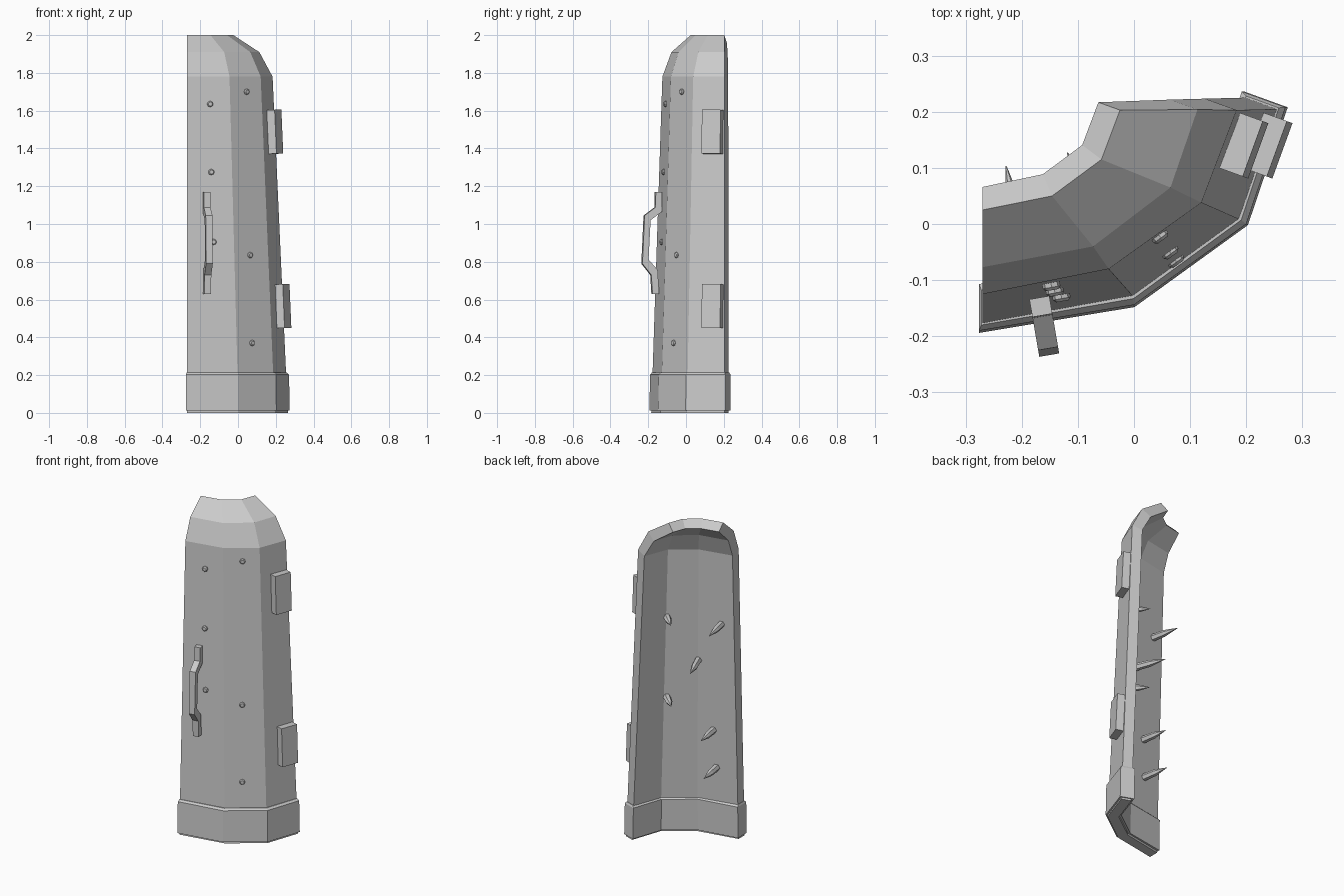
import bpy, bmesh
from math import radians
from mathutils import Vector, Matrix, Euler

if "Cube" in bpy.data.objects:
    bpy.data.objects.remove(bpy.data.objects["Cube"])

# Direction from outer to inner wall at each of the four profile corners
INWARD = [(0, 1), (-0.40, 0.945), (-0.836, 0.628), (-0.94, 0.34)]
FACE1, FACE2 = Vector((0.17, -0.985, 0)), Vector((0.59, -0.81, 0))


def finish(name, bm):
    bmesh.ops.recalc_face_normals(bm, faces=bm.faces)
    mesh = bpy.data.meshes.new(name)
    bm.to_mesh(mesh)
    bm.free()
    ob = bpy.data.objects.new(name, mesh)
    bpy.context.collection.objects.link(ob)
    return ob


def loft(name, rings):
    """Skin a stack of closed point loops and cap both ends."""
    bm = bmesh.new()
    vs = [[bm.verts.new(p) for p in r] for r in rings]
    n = len(vs[0])
    for a, b in zip(vs, vs[1:]):
        for i in range(n):
            j = (i + 1) % n
            bm.faces.new((a[i], a[j], b[j], b[i]))
    for r in (vs[0], vs[-1]):
        if n == 8:  # shell cross-section: cap as wall strips
            for i in range(3):
                bm.faces.new((r[i], r[i + 1], r[6 - i], r[7 - i]))
        else:
            bm.faces.new(r)
    return finish(name, bm)


def wall_ring(outer, t, z, z_in):
    out = [(x, y, z) for x, y in outer]
    inn = [(x + t * d[0], y + t * d[1], z_in) for (x, y), d in zip(outer, INWARD)]
    return out + inn[::-1]


# Tapered faceted shell with a sloped shoulder
base = [(-0.27, -0.184), (0.003, -0.134), (0.195, 0.005), (0.264, 0.205)]
shoulder = [(-0.27, -0.125), (-0.045, -0.08), (0.12, 0.038), (0.183, 0.203)]
upper = [(-0.27, -0.077), (-0.073, -0.04), (0.065, 0.065), (0.113, 0.204)]
crown = [(-0.27, 0.025), (-0.146, 0.05), (-0.058, 0.115), (-0.025, 0.203)]
loft("door_shell", [
    wall_ring(base, 0.06, 0, 0),
    wall_ring(shoulder, 0.06, 1.78, 1.762),
    wall_ring(upper, 0.052, 1.91, 1.87),
    wall_ring(crown, 0.041, 2.0, 1.958),
])

# Base band wrapping the foot of the shell inside and out
band_low = [(-0.276, -0.194), (0.001, -0.148), (0.203, -0.002), (0.274, 0.208)]
band_high = [(-0.276, -0.19), (0, -0.144), (0.2, 0), (0.27, 0.208)]
band_lip = [(-0.272, -0.18), (-0.001, -0.133), (0.191, 0.007), (0.258, 0.207)]
loft("base_band", [
    wall_ring(band_low, 0.083, 0.012, 0.012),
    wall_ring(band_high, 0.083, 0.203, 0.203),
    wall_ring(band_lip, 0.062, 0.214, 0.214),
])

# Bent bar handle: (distance out from the wall, height)
side = Vector((0.985, 0.17, 0)) * 0.018
origin = Vector((-0.166, -0.147, 0))
out_path = [(0.0, -0.016, 1.17), (-0.016, 0.0, 1.075)]
outer = [(0.016, 1.17), (0.018, 1.088), (0.076, 1.045), (0.088, 0.79), (0.04, 0.73), (0.034, 0.63)]
inner = [(-0.016, 1.17), (-0.016, 1.065), (0.044, 1.02), (0.055, 0.812), (0.006, 0.757), (-0.002, 0.63)]
handle = []
for (a, za), (b, zb) in zip(outer, inner):
    po = origin + FACE1 * a + Vector((0, 0, za))
    pi = origin + FACE1 * b + Vector((0, 0, zb))
    handle.append([po - side, po + side, pi + side, pi - side])
loft("handle", handle)

# Two hinge plates on the side face
for name, loc in (("upper_hinge", (0.195, 0.14, 1.488)), ("lower_hinge", (0.238, 0.14, 0.565))):
    bm = bmesh.new()
    m = Matrix.LocRotScale(Vector(loc), Euler((0, -0.045, radians(-20))), Vector((0.046, 0.105, 0.232)))
    bmesh.ops.create_cube(bm, size=1, matrix=m)
    finish(name, bm)


def peg(name, start, direction, profile, sides):
    """Turned peg: profile is (radius, distance along direction)."""
    rot = Vector(direction).to_track_quat('Z', 'Y').to_matrix()
    rings = []
    for r, d in profile:
        ring = [Matrix.Rotation(radians(360 * i / sides), 3, 'Z') @ Vector((r, 0, 0)) for i in range(sides)]
        rings.append([Vector(start) + rot @ (p + Vector((0, 0, d))) for p in ring])
    loft(name, rings)


# Rivets on the outside
rivets = [((-0.148, -0.106, 1.635), FACE1), ((-0.142, -0.116, 1.275), FACE1),
          ((-0.13, -0.126, 0.905), FACE1), ((0.044, -0.019, 1.7), FACE2),
          ((0.062, -0.047, 0.835), FACE2), ((0.072, -0.062, 0.37), FACE2)]
for i, (p, d) in enumerate(rivets):
    peg(f"rivet_{i + 1}", p, d, [(0.016, -0.015), (0.016, 0.007), (0.011, 0.012)], 8)

# Spikes on the inside: wall position, direction, length
spikes = [((0.10, 0.05, 1.34), (-0.72, 0.69, 0), 0.135), ((-0.19, -0.083, 1.32), (-0.2, 0.98, 0), 0.19),
          ((-0.05, -0.05, 1.07), (-0.36, 0.93, 0), 0.19), ((0.10, 0.045, 0.84), (-0.72, 0.69, 0), 0.135),
          ((-0.13, -0.085, 0.65), (-0.17, 0.985, 0), 0.17), ((-0.145, -0.092, 0.42), (-0.17, 0.985, 0), 0.17)]
for i, (p, d, n) in enumerate(spikes):
    peg(f"spike_{i + 1}", p, d, [(0.022, -0.03), (0.019, n * 0.5), (0.001, n)], 6)
